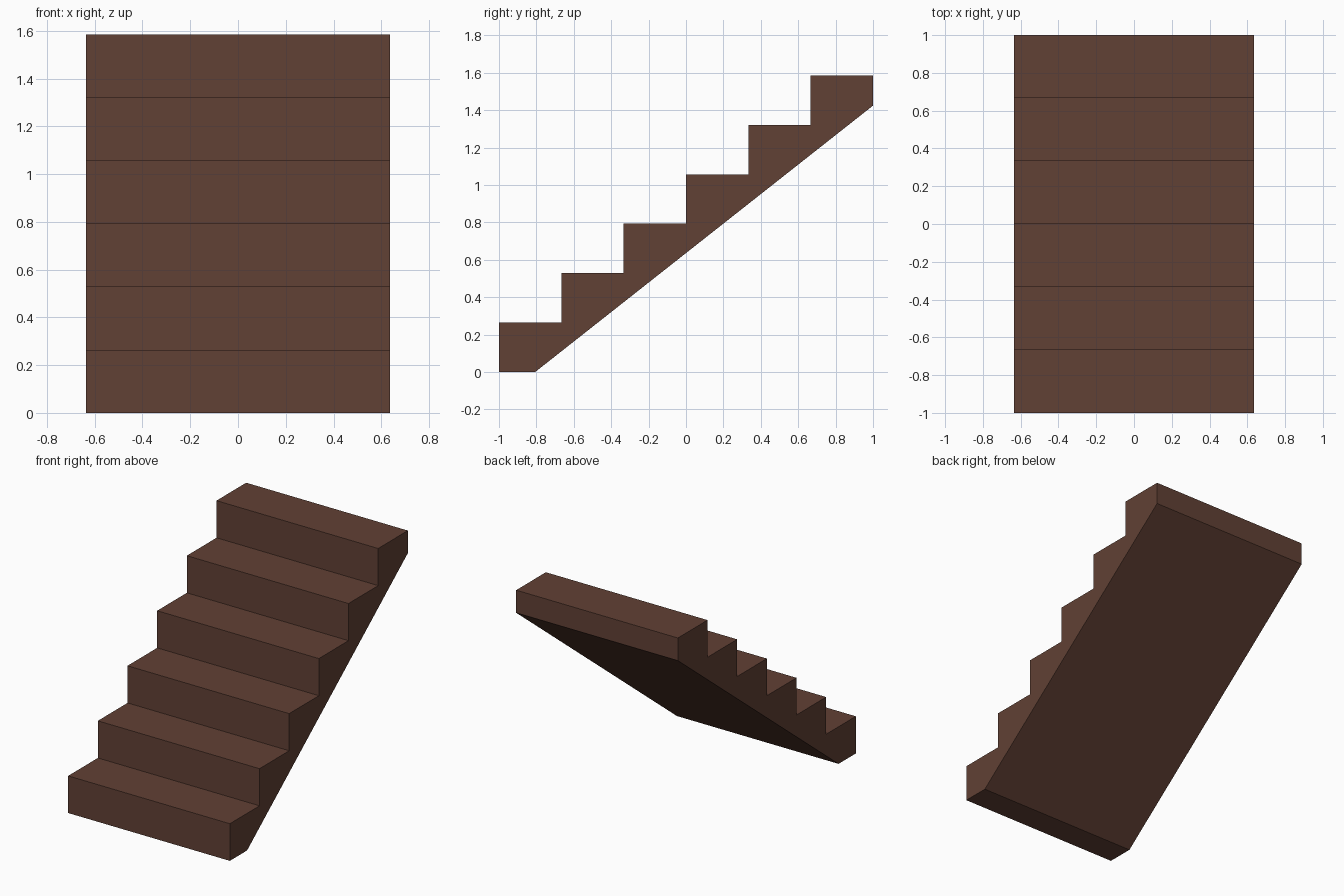
import bpy, bmesh

if "Cube" in bpy.data.objects:
    bpy.data.objects.remove(bpy.data.objects["Cube"])

STEPS, RUN, RISE, HALF_WIDTH = 6, 2 / 6, 1.585 / 6, 0.636

# Side profile (y, z): zigzag of risers and treads, then the sloped underside
profile = [(-1.0, 0.0)]
for i in range(STEPS):
    y = -1 + i * RUN
    profile += [(y, (i + 1) * RISE), (y + RUN, (i + 1) * RISE)]
profile += [(1.0, 1.424), (-0.806, 0.0)]

# Extrude the profile across the width
bm = bmesh.new()
side = bm.faces.new([bm.verts.new((-HALF_WIDTH, y, z)) for y, z in profile])
ext = bmesh.ops.extrude_face_region(bm, geom=[side])
moved = [v for v in ext["geom"] if isinstance(v, bmesh.types.BMVert)]
bmesh.ops.translate(bm, verts=moved, vec=(2 * HALF_WIDTH, 0, 0))
bmesh.ops.recalc_face_normals(bm, faces=bm.faces[:])

mesh = bpy.data.meshes.new("staircase")
bm.to_mesh(mesh)
bm.free()

# Dark brown wood
wood = bpy.data.materials.new("dark_brown_wood")
wood.diffuse_color = (0.120, 0.052, 0.035, 1)
wood.use_nodes = True
wood.node_tree.nodes["Principled BSDF"].inputs["Base Color"].default_value = wood.diffuse_color
mesh.materials.append(wood)
bpy.context.collection.objects.link(bpy.data.objects.new("staircase", mesh))
